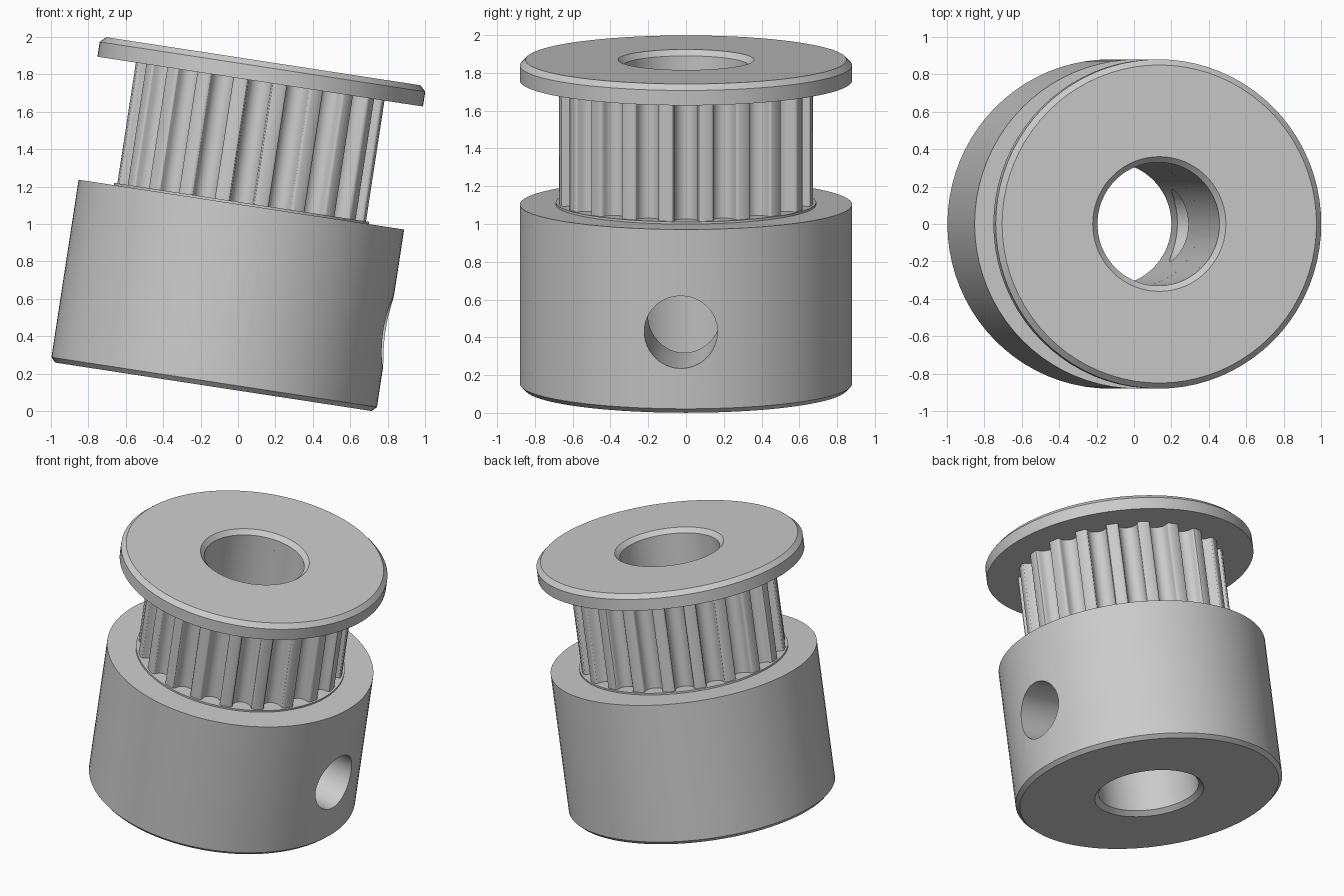
import bpy, bmesh
from math import sin, cos, pi, radians
from mathutils import Matrix

cube = bpy.data.objects.get("Cube")
if cube:
    bpy.data.objects.remove(cube, do_unlink=True)

SEGS = 80
TEETH = 20
BORE = 0.33
HUB_TOP, LIP_TOP = 0.985, 0.997
FLANGE_BOTTOM, TOP = 1.65, 1.76
# The whole pulley leans towards +x
TILT = Matrix.Translation((-0.131, 0, 0.13)) @ Matrix.Rotation(radians(8.7), 4, 'Y')

metal = bpy.data.materials.new("grey metal")
metal.use_nodes = True
GREY = (0.6, 0.6, 0.6, 1)
metal.diffuse_color = GREY
metal.node_tree.nodes["Principled BSDF"].inputs["Base Color"].default_value = GREY


def make_object(name, bm):
    bmesh.ops.recalc_face_normals(bm, faces=bm.faces)
    mesh = bpy.data.meshes.new(name)
    bm.to_mesh(mesh)
    bm.free()
    mesh.materials.append(metal)
    obj = bpy.data.objects.new(name, mesh)
    bpy.context.collection.objects.link(obj)
    obj.matrix_world = TILT
    return obj


def bridge_rings(bm, rings, closed=True):
    """Join successive loops of equal length with quads."""
    n = len(rings[0])
    for k in range(len(rings) if closed else len(rings) - 1):
        a, b = rings[k], rings[(k + 1) % len(rings)]
        for i in range(n):
            j = (i + 1) % n
            bm.faces.new((a[i], a[j], b[j], b[i]))


def lathe(name, profile):
    """Revolve a closed (radius, height) profile about the axis."""
    bm = bmesh.new()
    rings = [[bm.verts.new((r * cos(2 * pi * i / SEGS), r * sin(2 * pi * i / SEGS), z))
              for i in range(SEGS)] for r, z in profile]
    bridge_rings(bm, rings)
    return make_object(name, bm)


def smooth(obj):
    bpy.ops.object.select_all(action='DESELECT')
    obj.select_set(True)
    bpy.context.view_layer.objects.active = obj
    bpy.ops.object.shade_smooth_by_angle(angle=radians(30))


# Hub with chamfered base, bore and a thin raised lip under the teeth
hub = lathe("hub", [(BORE, 0.03), (0.36, 0), (0.855, 0), (0.88, 0.025),
                    (0.88, HUB_TOP), (0.69, HUB_TOP), (0.69, LIP_TOP), (BORE, LIP_TOP)])

# Two set screw holes, running from the outside into the bore
for label, angle in (("front", -91.8), ("left", -1.8)):
    bm = bmesh.new()
    bmesh.ops.create_cone(bm, cap_ends=True, segments=48, radius1=0.194, radius2=0.194, depth=0.9)
    bm.transform(Matrix.Rotation(radians(angle), 4, 'Z')
                 @ Matrix.Translation((0.6, 0, 0.435)) @ Matrix.Rotation(pi / 2, 4, 'Y'))
    cutter = make_object(label + "_screw_hole_cutter", bm)
    cutter.hide_render = True
    cutter.hide_viewport = False
    mod = hub.modifiers.new(label + "_screw_hole", 'BOOLEAN')
    mod.object = cutter
    mod.solver = 'EXACT'
    bpy.context.view_layer.objects.active = hub
    bpy.ops.object.modifier_apply(modifier=mod.name)
    bpy.data.objects.remove(cutter, do_unlink=True)

# Toothed ring: rounded grooves with filleted edges
OUTER, GROOVE, FILLET = 0.672, 0.061, 0.0165
DEPTH_CENTRE = OUTER - 0.082 + GROOVE
half = [(GROOVE * sin(radians(a)), DEPTH_CENTRE - GROOVE * cos(radians(a)))
        for a in range(0, 90, 15)]
half += [(GROOVE + FILLET * (1 - cos(radians(a))), OUTER - FILLET * (1 - sin(radians(a))))
         for a in range(0, 91, 30)]
groove = [(-u, r) for u, r in reversed(half[1:])] + half
outline = []
for t in range(TEETH):
    a = 2 * pi * t / TEETH
    outline += [(r * cos(a) - u * sin(a), r * sin(a) + u * cos(a)) for u, r in groove]

bm = bmesh.new()
rings = []
for inner, z in ((False, LIP_TOP), (False, FLANGE_BOTTOM), (True, FLANGE_BOTTOM), (True, LIP_TOP)):
    ring = []
    for x, y in outline:
        s = BORE / (x * x + y * y) ** 0.5 if inner else 1
        ring.append(bm.verts.new((x * s, y * s, z)))
    rings.append(ring)
bridge_rings(bm, rings)
teeth = make_object("toothed_ring", bm)

# Top flange with chamfered rim and bore
flange = lathe("top_flange", [(BORE, FLANGE_BOTTOM), (0.88, FLANGE_BOTTOM), (0.88, TOP - 0.03),
                              (0.85, TOP), (0.36, TOP), (BORE, TOP - 0.03)])

for part in (hub, teeth, flange):
    smooth(part)
